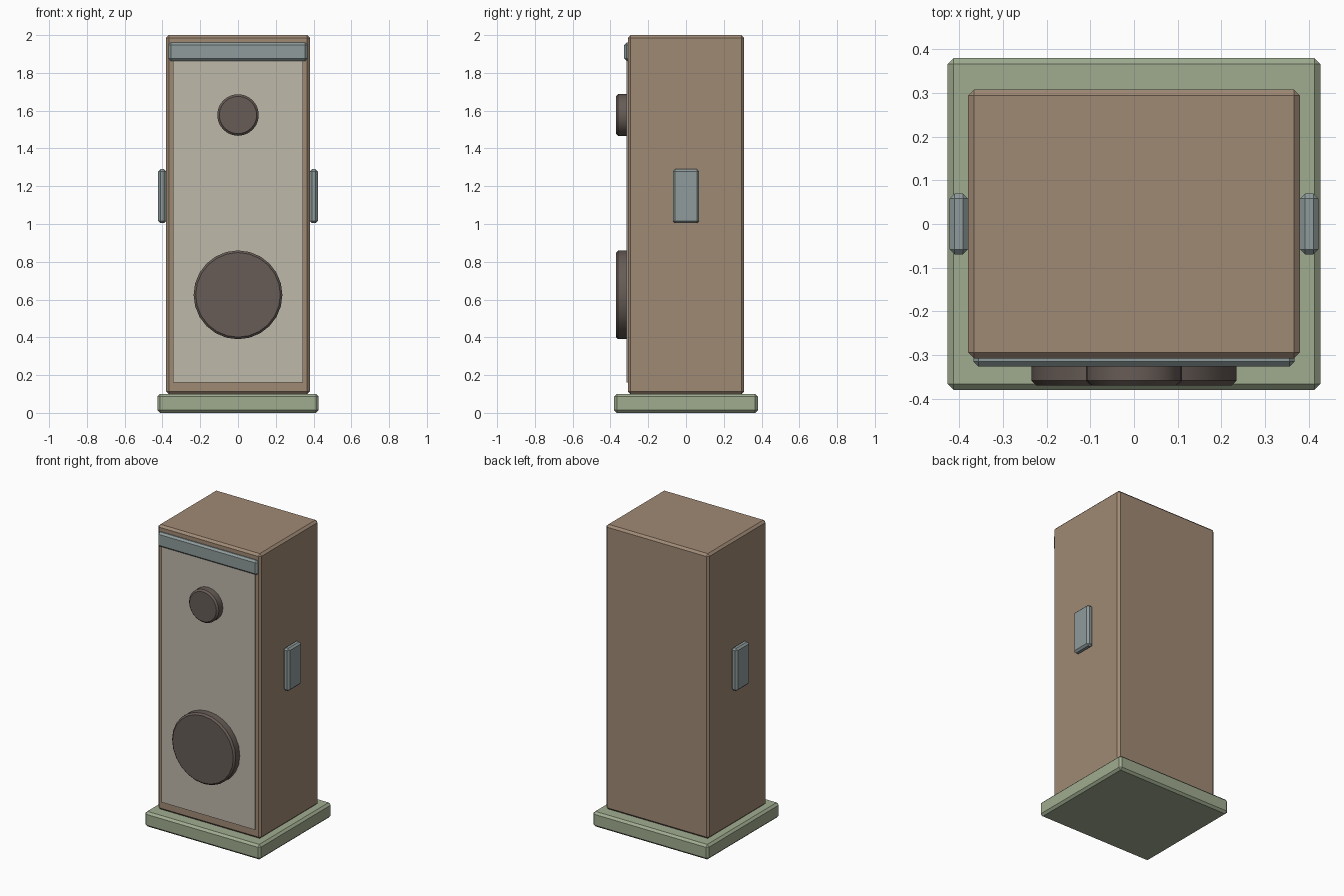
import bpy
import math

if "Cube" in bpy.data.objects:
    bpy.data.objects.remove(bpy.data.objects["Cube"], do_unlink=True)


def linear(v):
    v /= 255
    return v / 12.92 if v <= 0.04045 else ((v + 0.055) / 1.055) ** 2.4


def material(name, r, g, b):
    m = bpy.data.materials.new(name)
    m.use_nodes = True
    colour = (linear(r), linear(g), linear(b), 1)
    m.diffuse_color = colour
    m.node_tree.nodes["Principled BSDF"].inputs["Base Color"].default_value = colour
    return m


wood = material("warm brown wood", 160, 138, 117)
green = material("sage green", 160, 172, 144)
cream = material("cream cloth", 191, 184, 170)
steel = material("blue grey metal", 143, 155, 155)
dark = material("dark brown cone", 103, 92, 86)


def finish(obj, name, mat, bevel):
    obj.name = name
    obj.data.materials.append(mat)
    if bevel:
        mod = obj.modifiers.new("edge chamfer", "BEVEL")
        mod.width = bevel
        mod.segments = 1
        mod.limit_method = "ANGLE"
        mod.angle_limit = math.radians(40)
    return obj


def box(name, mat, x, y, z, bevel=0):
    """Box between the given (low, high) limits on each axis."""
    limits = (x, y, z)
    bpy.ops.mesh.primitive_cube_add(size=1, location=[sum(l) / 2 for l in limits])
    obj = bpy.context.object
    obj.scale = [l[1] - l[0] for l in limits]
    bpy.ops.object.transform_apply(location=False, rotation=False, scale=True)
    return finish(obj, name, mat, bevel)


def driver(name, radius, z, front=-0.37, back=-0.30):
    """Round speaker disc facing the front."""
    bpy.ops.mesh.primitive_cylinder_add(
        vertices=24, radius=radius, depth=back - front,
        location=(0, (front + back) / 2, z), rotation=(math.pi / 2, 0, 0))
    obj = finish(bpy.context.object, name, dark, 0.011)
    bpy.ops.object.shade_smooth_by_angle(angle=math.radians(30))
    return obj


# Plinth and cabinet
box("plinth", green, (-0.427, 0.427), (-0.38, 0.38), (0, 0.1), 0.014)
box("cabinet", wood, (-0.38, 0.38), (-0.308, 0.308), (0.1, 2), 0.014)

# Front cloth and trim bar above it
box("front_grille", cream, (-0.345, 0.345), (-0.316, -0.30), (0.16, 1.88))
box("top_trim", steel, (-0.368, 0.368), (-0.327, -0.295), (1.863, 1.96), 0.012)

# Speaker drivers
driver("woofer", 0.235, 0.625)
driver("tweeter", 0.11, 1.577)

# Side handles
for side, label in ((1, "left"), (-1, "right")):
    box(label + "_handle", steel, sorted((side * 0.38, side * 0.423)),
        (-0.07, 0.07), (1.005, 1.29), 0.012)
